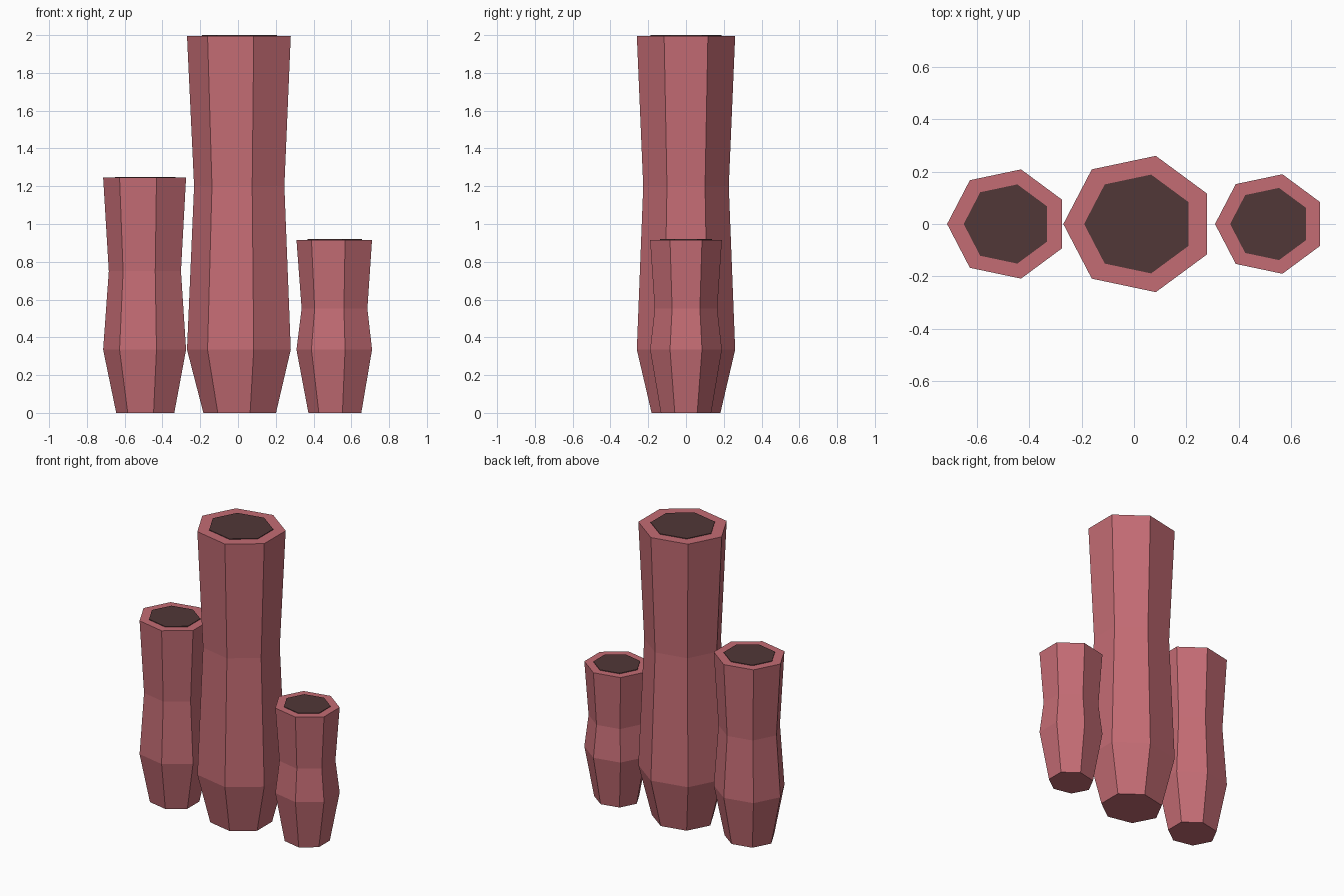
import bpy, bmesh, math

if "Cube" in bpy.data.objects:
    bpy.data.objects.remove(bpy.data.objects["Cube"])

SIDES = 7


def material(name, rgb):
    m = bpy.data.materials.new(name)
    m.diffuse_color = (*rgb, 1.0)
    m.use_nodes = True
    m.node_tree.nodes["Principled BSDF"].inputs["Base Color"].default_value = m.diffuse_color
    return m


PINK = material("dusty_pink", (0.552, 0.150, 0.175))
DARK = material("dark_brown", (0.082, 0.038, 0.038))


def lofted(name, cx, rx, ry, rings, mat):
    """Closed flat-sided column; rings are (z, radius factor), one corner faces -x."""
    bm = bmesh.new()
    loops = []
    for z, f in rings:
        loop = []
        for i in range(SIDES):
            a = math.pi + 2 * math.pi * i / SIDES
            loop.append(bm.verts.new((rx * f * math.cos(a), ry * f * math.sin(a), z)))
        loops.append(loop)
    for low, high in zip(loops, loops[1:]):
        for i in range(SIDES):
            j = (i + 1) % SIDES
            bm.faces.new((low[i], low[j], high[j], high[i]))
    bm.faces.new(loops[0][::-1])
    bm.faces.new(loops[-1])
    mesh = bpy.data.meshes.new(name)
    bm.to_mesh(mesh)
    bm.free()
    mesh.materials.append(mat)
    obj = bpy.data.objects.new(name, mesh)
    obj.location.x = cx
    bpy.context.collection.objects.link(obj)
    return obj


# Three tubes: name, centre x, x radius, y radius, height
TUBES = [
    ("tall_tube", 0.019, 0.289, 0.267, 2.0),
    ("medium_tube", -0.483, 0.231, 0.214, 1.25),
    ("short_tube", 0.520, 0.2105, 0.195, 0.92),
]
PLATE = 0.004

for name, cx, rx, ry, h in TUBES:
    rim = h - PLATE
    # Body: narrow foot, bulge, waist, flared rim
    lofted(name, cx, rx, ry, [(0, 0.70), (0.335, 1.0), (0.6 * h, 0.87), (rim, 1.0)], PINK)
    # Dark opening on top
    lofted(name + "_opening", cx, rx, ry, [(rim, 0.725), (h, 0.725)], DARK)
